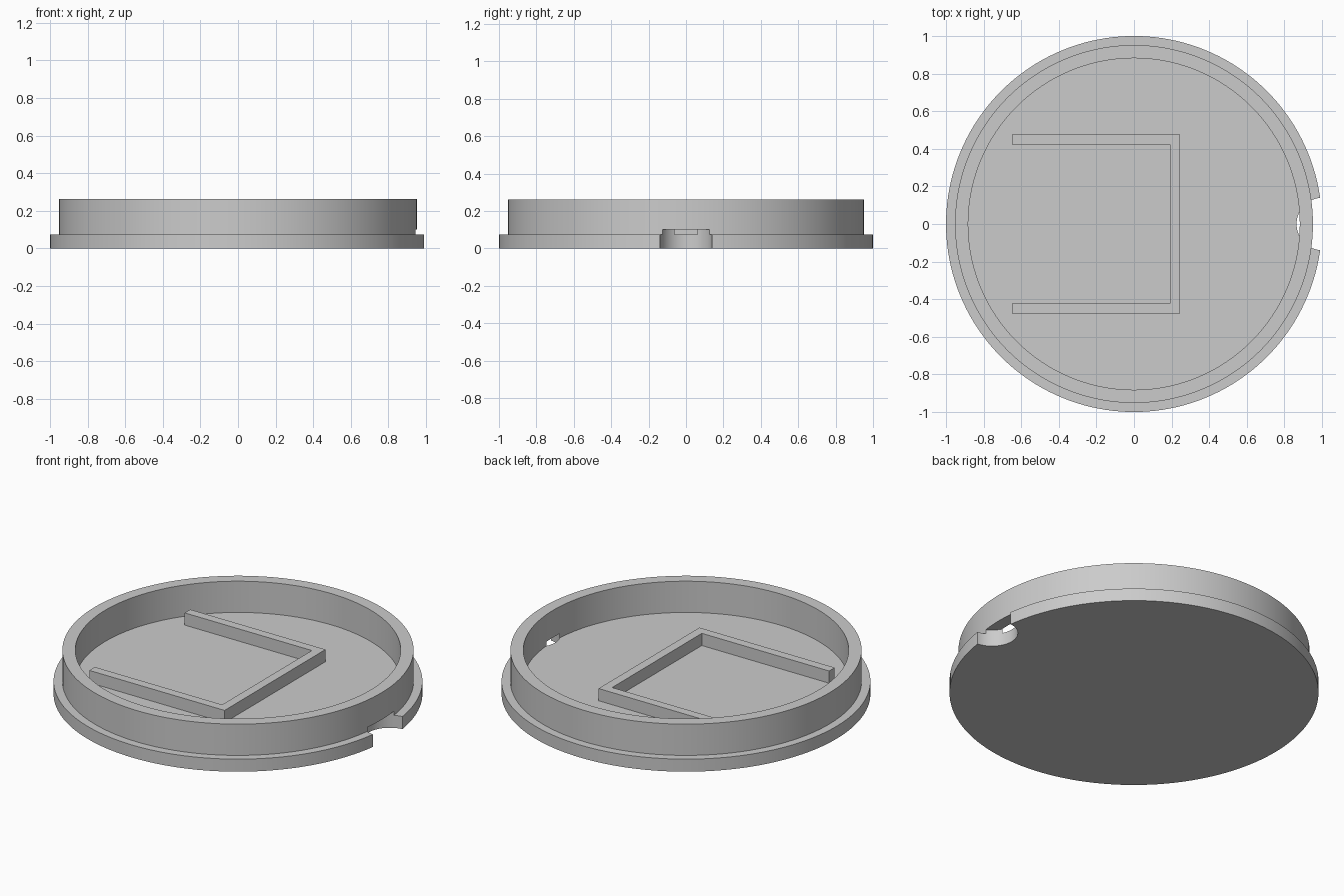
import bpy
import bmesh
import math

if "Cube" in bpy.data.objects:
    bpy.data.objects.remove(bpy.data.objects["Cube"], do_unlink=True)

SEGMENTS = 160
FLOOR_Z = 0.075
RIM_Z = 0.262

grey = bpy.data.materials.new("plain_grey")
grey.use_nodes = True
colour = (0.6, 0.6, 0.6, 1)
grey.diffuse_color = colour
grey.node_tree.nodes["Principled BSDF"].inputs["Base Color"].default_value = colour


def make_object(name, bm):
    bmesh.ops.recalc_face_normals(bm, faces=bm.faces)
    mesh = bpy.data.meshes.new(name)
    bm.to_mesh(mesh)
    bm.free()
    mesh.materials.append(grey)
    obj = bpy.data.objects.new(name, mesh)
    bpy.context.collection.objects.link(obj)
    return obj


def lathe(name, profile):
    """Closed solid from (radius, z) rings, capped at both ends."""
    bm = bmesh.new()
    rings = []
    for radius, z in profile:
        angles = [math.tau * i / SEGMENTS for i in range(SEGMENTS)]
        rings.append([bm.verts.new((radius * math.cos(a), radius * math.sin(a), z))
                      for a in angles])
    for low, high in zip(rings, rings[1:]):
        for i in range(SEGMENTS):
            j = (i + 1) % SEGMENTS
            bm.faces.new((low[i], low[j], high[j], high[i]))
    bm.faces.new(rings[0])
    bm.faces.new(rings[-1])
    return make_object(name, bm)


def prism(name, outline, bottom, top):
    bm = bmesh.new()
    face = bm.faces.new([bm.verts.new((x, y, bottom)) for x, y in outline])
    result = bmesh.ops.extrude_face_region(bm, geom=[face])
    verts = [v for v in result["geom"] if isinstance(v, bmesh.types.BMVert)]
    bmesh.ops.translate(bm, verts=verts, vec=(0, 0, top - bottom))
    return make_object(name, bm)


# Round lid: flange, raised rim and recessed floor
lid = lathe("round_lid", [(1, 0), (1, FLOOR_Z), (0.952, FLOOR_Z),
                          (0.952, RIM_Z), (0.882, RIM_Z), (0.882, FLOOR_Z)])

# Finger notch through the flange and into the lower rim
cutter = lathe("notch_cutter", [(0.14, -0.1), (0.14, 0.1)])
cutter.location.x = 1.005
cutter.hide_render = True
notch = lid.modifiers.new("finger_notch", "BOOLEAN")
notch.operation = "DIFFERENCE"
notch.solver = "EXACT"
notch.object = cutter

bpy.ops.object.select_all(action="DESELECT")
lid.select_set(True)
bpy.context.view_layer.objects.active = lid
bpy.ops.object.modifier_apply(modifier=notch.name)
bpy.data.objects.remove(cutter, do_unlink=True)
bpy.ops.object.shade_smooth_by_angle(angle=math.radians(30))

# U-shaped holder wall on the floor, open towards -x
half = [(0.245, 0.477), (-0.65, 0.477), (-0.65, 0.424), (0.192, 0.424)]
outline = half + [(x, -y) for x, y in reversed(half)]
prism("holder_wall", outline, FLOOR_Z - 0.01, 0.148)
